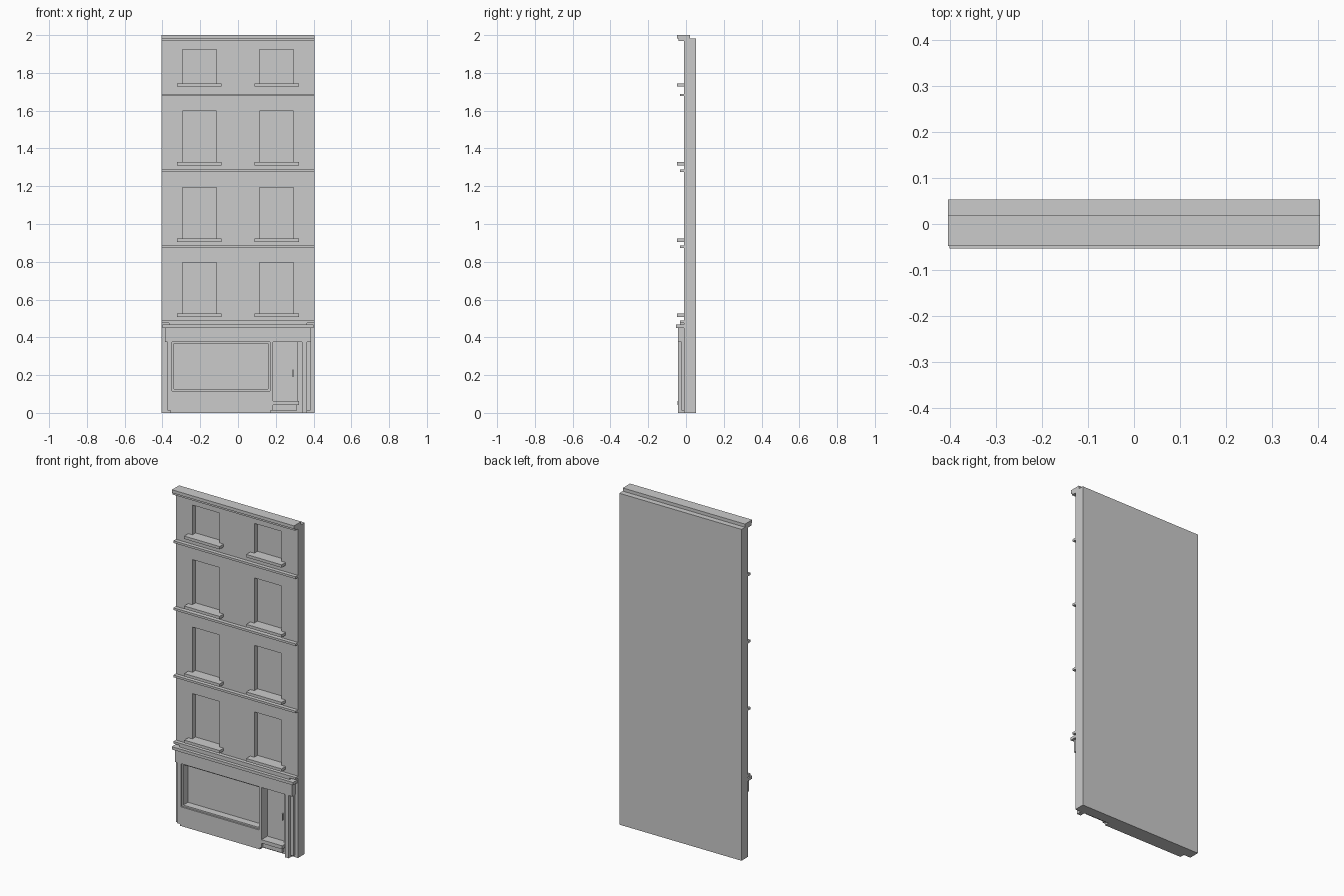
import bpy, bmesh

if "Cube" in bpy.data.objects:
    bpy.data.objects.remove(bpy.data.objects["Cube"])


def box(name, x0, x1, y0, y1, z0, z1):
    """Box object from its limits along each axis."""
    bm = bmesh.new()
    bmesh.ops.create_cube(bm, size=1)
    for v in bm.verts:
        v.co = (x1 if v.co.x > 0 else x0,
                y1 if v.co.y > 0 else y0,
                z1 if v.co.z > 0 else z0)
    me = bpy.data.meshes.new(name)
    bm.to_mesh(me)
    bm.free()
    ob = bpy.data.objects.new(name, me)
    bpy.context.collection.objects.link(ob)
    return ob


def cut(ob, *limits):
    """Carve a box-shaped recess and bake the result."""
    cutter = box("cutter", *limits)
    cutter.hide_render = True
    mod = ob.modifiers.new("recess", 'BOOLEAN')
    mod.operation = 'DIFFERENCE'
    mod.solver = 'EXACT'
    mod.object = cutter
    bpy.context.view_layer.objects.active = ob
    bpy.ops.object.modifier_apply(modifier=mod.name)
    bpy.data.objects.remove(cutter)


W = 0.404          # half width of the facade
FACE = -0.01       # front plane of the wall
SHOP = -0.042      # front plane of the shopfront
IN = FACE + 0.003  # attached parts reach slightly into the wall

# Main wall
wall = box("wall", -W, W, FACE, 0.053, 0, 1.981)

# Upper floors: band course, sills and recessed windows
floors = [(0.483, 0.525, 0.796), (0.880, 0.923, 1.194),
          (1.282, 1.327, 1.597), (1.683, 1.745, 1.923)]
for i, (band, bottom, top) in enumerate(floors, 1):
    box(f"band_course_{i}", -W, W, -0.033, IN, band - 0.0065, band + 0.0065)
    for side, cx in (("left", -0.205), ("right", 0.205)):
        cut(wall, cx - 0.09, cx + 0.09, -0.1, 0.02, bottom, top)
        box(f"window_sill_{i}_{side}", cx - 0.117, cx + 0.117,
            -0.048, IN, bottom - 0.017, bottom)

# Roof cornice in two steps
box("roof_cornice_lower", -W, W, -0.04, IN, 1.968, 1.981)
box("roof_cornice_upper", -W, W, -0.048, 0.02, 1.981, 2.0)

# Shop window surround with stepped opening
surround = box("shop_window_surround", -0.373, 0.186, SHOP, IN, 0.013, 0.376)
cut(surround, -0.349, 0.169, -0.1, -0.032, 0.117, 0.3765)
cut(surround, -0.339, 0.160, -0.1, 0.1, 0.126, 0.367)
cut(wall, -0.339, 0.160, -0.1, 0.012, 0.126, 0.367)
box("shop_plinth", -0.358, 0.172, SHOP + 0.004, IN, 0, 0.013)

# Door recess, step, handle
cut(wall, 0.186, 0.312, -0.1, 0.012, 0.050, 0.376)
box("door_step", 0.186, 0.323, -0.044, 0.012, 0.043, 0.064)
box("door_step_base", 0.186, 0.312, -0.03, IN, 0.013, 0.043)
box("door_handle", 0.288, 0.293, 0.003, 0.014, 0.190, 0.229)

# Right pilaster with stepped edge
box("pilaster_front", 0.340, 0.365, SHOP, IN, 0, 0.376)
box("pilaster_side", 0.365, 0.384, -0.025, IN, 0.012, 0.376)

# Fascia board and shop cornice
box("shop_fascia", -0.387, 0.387, SHOP, IN, 0.375, 0.45)
box("shop_cornice", -0.401, 0.401, -0.053, IN, 0.45, 0.467)
box("shop_cornice_cap", -0.365, 0.365, -0.033, IN, 0.467, 0.4765)
